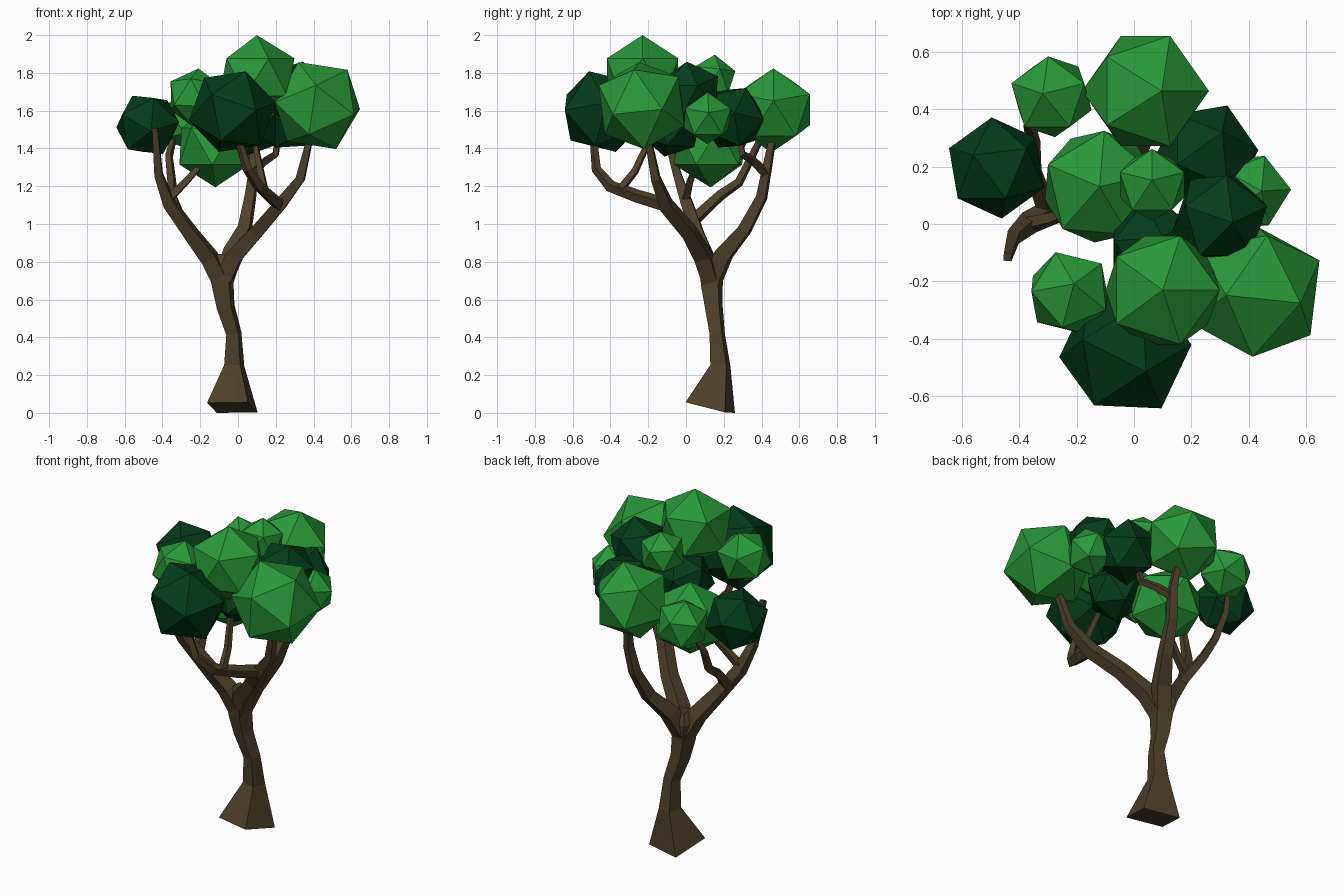
import bpy, bmesh, math
from mathutils import Vector, Matrix

cube = bpy.data.objects.get("Cube")
if cube:
    bpy.data.objects.remove(cube, do_unlink=True)


def make_material(name, rgb):
    mat = bpy.data.materials.new(name)
    mat.use_nodes = True
    color = (*rgb, 1.0)
    mat.diffuse_color = color
    bsdf = next(n for n in mat.node_tree.nodes if n.type == 'BSDF_PRINCIPLED')
    bsdf.inputs["Base Color"].default_value = color
    bsdf.inputs["Roughness"].default_value = 0.9
    return mat


bark = make_material("brown bark", (0.075, 0.051, 0.024))
light_leaf = make_material("light green leaves", (0.021, 0.315, 0.04))
dark_leaf = make_material("dark green leaves", (0.0015, 0.044, 0.011))


def finish(name, bm, mat):
    bmesh.ops.recalc_face_normals(bm, faces=bm.faces)
    mesh = bpy.data.meshes.new(name)
    bm.to_mesh(mesh)
    bm.free()
    mesh.materials.append(mat)
    obj = bpy.data.objects.new(name, mesh)
    bpy.context.scene.collection.objects.link(obj)
    return obj


def limb(name, path):
    """Four-sided tube through points (x, y, z, corner radius)."""
    bm = bmesh.new()
    points = [Vector(p[:3]) for p in path]
    turn = math.radians(32)
    side = Vector((math.cos(turn), math.sin(turn), 0))
    rings = []
    for i, p in enumerate(points):
        if i == 0:
            axis = points[1] - p
        elif i == len(points) - 1:
            axis = p - points[i - 1]
        else:
            axis = (points[i + 1] - p).normalized() + (p - points[i - 1]).normalized()
        axis.normalize()
        side = (side - axis * side.dot(axis)).normalized()
        other = axis.cross(side)
        r = path[i][3]
        rings.append([bm.verts.new(p + d * r) for d in (side, other, -side, -other)])
    for a, b in zip(rings, rings[1:]):
        for k in range(4):
            n = (k + 1) % 4
            bm.faces.new((a[k], a[n], b[n], b[k]))
    bm.faces.new(rings[0][::-1])
    bm.faces.new(rings[-1])
    return finish(name, bm, bark)


def leaf_clump(name, center, radius, mat, pole=(0, 0, 1), hint=(1, 0, 0)):
    """Icosahedron with one corner along pole and the next one towards hint."""
    z = Vector(pole).normalized()
    h = Vector(hint)
    x = (h - z * h.dot(z)).normalized()
    y = z.cross(x)
    turn = Matrix((x, y, z)).transposed().to_4x4()
    bm = bmesh.new()
    bmesh.ops.create_icosphere(bm, subdivisions=1, radius=radius,
                               matrix=Matrix.Translation(center) @ turn)
    return finish(name, bm, mat)


# Trunk with flared, tilted foot
limb("trunk", [(-.03, .128, .028, .157), (-.02, .182, .25, .062), (-.022, .165, .42, .047),
               (-.065, .147, .56, .055), (-.08, .137, .67, .066), (-.09, .137, .78, .078),
               (-.085, .137, .84, .045)])

# Three main boughs
limb("left_bough", [(-.085, .137, .69, .06), (-.15, .11, .82, .058), (-.25, .06, .95, .048),
                    (-.365, .005, 1.11, .042), (-.42, -.045, 1.26, .03), (-.44, -.115, 1.51, .02)])
limb("right_bough", [(-.08, .137, .69, .06), (-.02, .09, .83, .06), (.1, .015, .96, .05),
                     (.22, -.105, 1.1, .046), (.33, -.16, 1.24, .032), (.38, -.2, 1.45, .022)])
limb("back_bough", [(-.08, .137, .69, .06), (-.03, .2, .84, .06), (.035, .31, .97, .045),
                    (.065, .4, 1.14, .036), (.085, .43, 1.3, .03), (.07, .46, 1.46, .022)])

# Side branches
limb("left_back_branch", [(-.3, .04, 1.02, .035), (-.35, .18, 1.15, .03),
                          (-.35, .28, 1.22, .026), (-.365, .35, 1.36, .022),
                          (-.34, .4, 1.46, .018)])
limb("left_inner_branch", [(-.37, 0, 1.13, .028), (-.28, .02, 1.22, .024),
                           (-.18, .06, 1.33, .018)])
limb("front_branch", [(.22, -.1, 1.1, .038), (.17, -.25, 1.145, .036), (.11, -.4, 1.2, .032),
                      (.05, -.475, 1.29, .026), (0, -.49, 1.45, .02)])
limb("front_inner_branch", [(.14, -.35, 1.18, .025), (.12, -.27, 1.28, .022),
                            (.09, -.2, 1.43, .018)])
limb("back_inner_branch", [(.085, .42, 1.27, .028), (.14, .36, 1.33, .024),
                           (.2, .3, 1.37, .022), (.21, .28, 1.46, .018)])

# Light foliage
leaf_clump("crown_leaves", (.1, -.23, 1.778), .222, light_leaf)
leaf_clump("back_leaves", (.04, .463, 1.605), .226, light_leaf, (.25, 0, .97))
leaf_clump("back_left_side_leaves", (-.287, .443, 1.54), .152, light_leaf, (-.2, .07, .97), (0, 1, 0))
leaf_clump("middle_low_leaves", (-.12, .13, 1.412), .218, light_leaf, (0, 0, 1), (-.92, .39, 0))
leaf_clump("middle_top_leaves", (.063, .137, 1.765), .132, light_leaf, (0, .12, 1), (0, 1, 0))
leaf_clump("outer_front_leaves", (.42, -.235, 1.627), .251, light_leaf, (.64, -.16, .76), (.22, .13, -.06))
leaf_clump("front_side_leaves", (-.225, -.24, 1.67), .157, light_leaf, (.1, .2, .97), (-.37, .93, 0))
leaf_clump("outer_small_leaves", (.408, .113, 1.56), .142, light_leaf, (.95, .05, .2), (0, 0, 1))

# Dark foliage
leaf_clump("side_dark_leaves", (-.478, .195, 1.525), .18, dark_leaf, (-.45, .25, .85), (.98, .17, 0))
leaf_clump("front_dark_leaves", (-.03, -.442, 1.595), .236, dark_leaf, (.3, -.3, .9), (.53, -.85, 0))
leaf_clump("upper_dark_leaves", (.3, .022, 1.692), .174, dark_leaf, (.25, -.1, .96), (0, 1, 0))
leaf_clump("back_dark_leaves", (.252, .245, 1.562), .183, dark_leaf, (.3, .4, .85), (1, 0, 0))
leaf_clump("inner_dark_leaves", (.065, -.08, 1.52), .17, dark_leaf, (.2, .2, .95), (-1, 0, 0))
